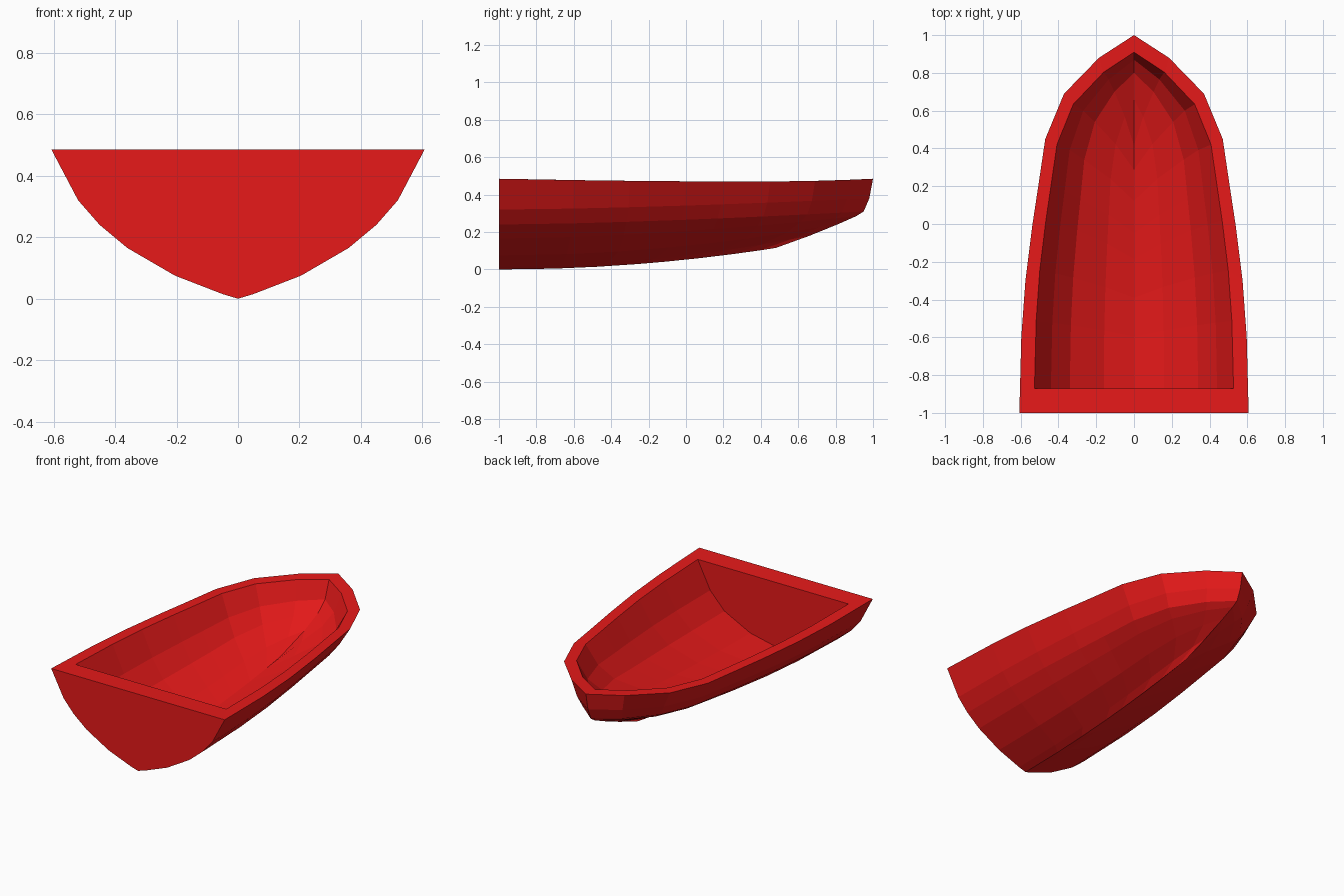
import bpy
import bmesh

if "Cube" in bpy.data.objects:
    bpy.data.objects.remove(bpy.data.objects["Cube"])

# Fraction along the hull, and fraction of the transom width there
STATIONS = [(0, 1), (.2, .983), (.35, .947), (.5, .885), (.6, .835),
            (.725, .774), (.845, .61), (.94, .305), (1, 0)]

# Strakes from keel to rim: transom x, transom z, stem y, stem z, curve power
OUTER = [(0, 0, .48, .115, 2), (.05, .015, .66, .18, 2),
         (.205, .075, .82, .245, 2), (.36, .165, .91, .285, 1.7),
         (.45, .24, .95, .31, 1.5), (.52, .32, .98, .38, 1.5),
         (.607, .485, 1, .485, 1)]
INNER = [(0, .08, .50, .19, 2), (.16, .115, .66, .25, 2),
         (.34, .205, .80, .31, 2), (.44, .31, .87, .37, 1.5),
         (.527, .485, .91, .485, 1)]


def sheer(y):
    # gentle dip of the rim
    return .47 + .015 * ((y - .4) / (1.4 if y < .4 else .6)) ** 2


def shell(bm, strakes, y0, side):
    """Grid of vertices, one row per strake, stern to stem."""
    rows = []
    for i, (x, z, ye, ze, power) in enumerate(strakes):
        row = []
        for t, w in STATIONS:
            y = y0 + t * (ye - y0)
            h = sheer(y) if i == len(strakes) - 1 else z + (ze - z) * t ** power
            row.append(bm.verts.new((side * x * w, y, h)))
        rows.append(row)
    return rows


def skin(bm, a, b):
    for i in range(len(a) - 1):
        bm.faces.new((a[i], a[i + 1], b[i + 1], b[i]))


bm = bmesh.new()
for side in (1, -1):
    outer = shell(bm, OUTER, -1, side)
    inner = shell(bm, INNER, -.87, side)
    # hull planking, inside and out
    for rows in (outer, inner):
        for a, b in zip(rows, rows[1:]):
            skin(bm, a, b)
        # flat transom
        mid = bm.verts.new((0, rows[0][0].co.y, rows[-1][0].co.z))
        bm.faces.new([r[0] for r in rows] + [mid])
        rows.append([mid])
    # rim along the side and across the stern
    skin(bm, outer[-2], inner[-2])
    bm.faces.new((outer[-1][0], outer[-2][0], inner[-2][0], inner[-1][0]))

bmesh.ops.remove_doubles(bm, verts=bm.verts, dist=1e-4)
bmesh.ops.recalc_face_normals(bm, faces=bm.faces)
mesh = bpy.data.meshes.new("boat_hull")
bm.to_mesh(mesh)
bm.free()

red = bpy.data.materials.new("red_paint")
red.diffuse_color = (.8, .01, .01, 1)
red.use_nodes = True
red.node_tree.nodes["Principled BSDF"].inputs["Base Color"].default_value = red.diffuse_color
mesh.materials.append(red)
bpy.context.collection.objects.link(bpy.data.objects.new("boat_hull", mesh))
